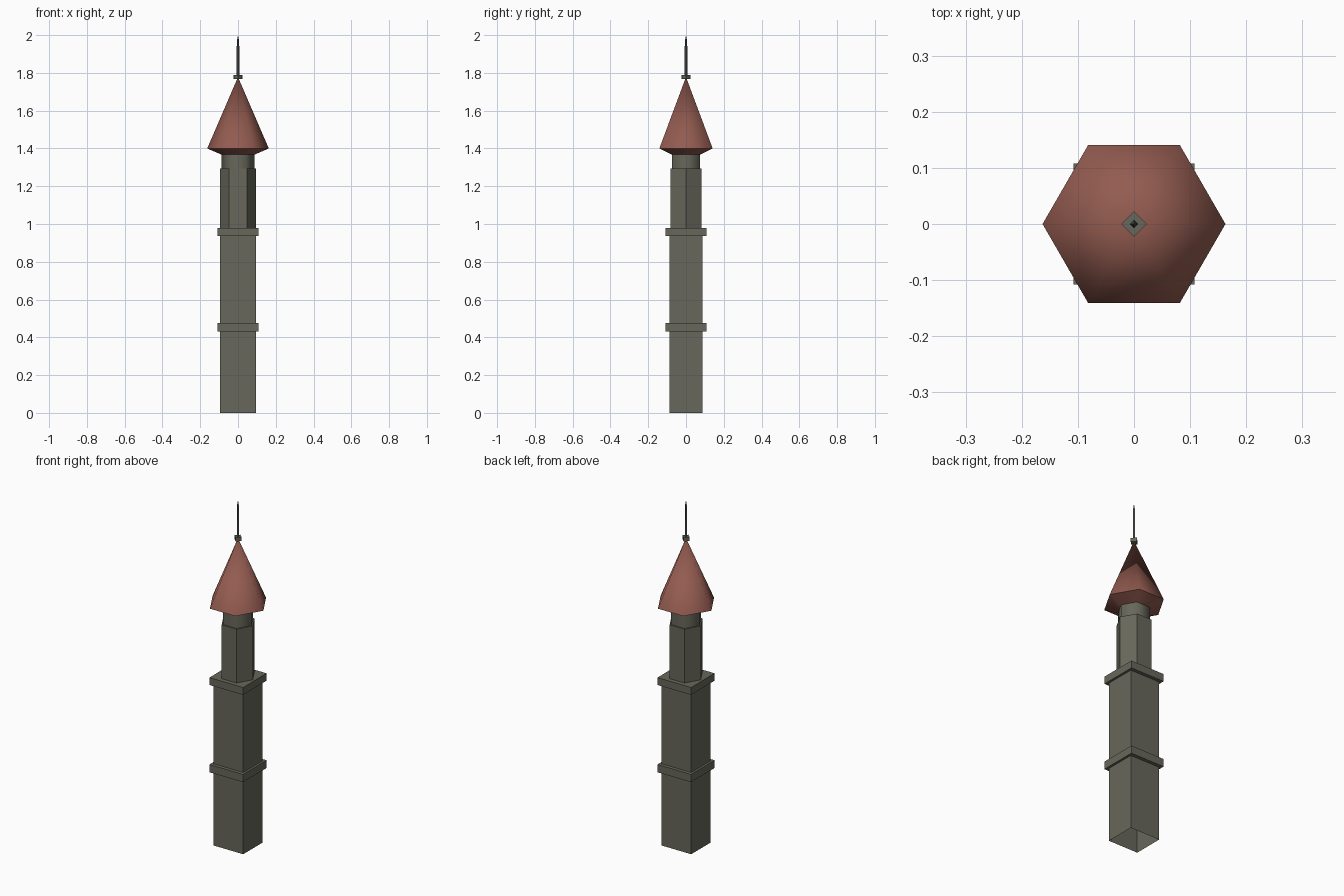
import bpy, math

if "Cube" in bpy.data.objects:
    bpy.data.objects.remove(bpy.data.objects["Cube"])


def material(name, rgb):
    m = bpy.data.materials.new(name)
    m.diffuse_color = (*rgb, 1.0)
    m.use_nodes = True
    m.node_tree.nodes["Principled BSDF"].inputs["Base Color"].default_value = m.diffuse_color
    return m


stone = material("grey stone", (0.135, 0.135, 0.105))
tile = material("red roof tile", (0.29, 0.105, 0.08))
iron = material("dark iron", (0.075, 0.085, 0.08))


def rect(hx, hy, z):
    return [(-hx, -hy, z), (hx, -hy, z), (hx, hy, z), (-hx, hy, z)]


def ngon(n, r, z):
    return [(r * math.cos(2 * math.pi * i / n), r * math.sin(2 * math.pi * i / n), z)
            for i in range(n)]


def loft(name, rings, mat, cap_bottom=False, cap_top=False, smooth=False):
    """Join a stack of equal rings; a last ring of one point makes a tip."""
    n = len(rings[0])
    verts = [p for ring in rings for p in ring]
    faces = []
    for k in range(len(rings) - 1):
        a, b = k * n, (k + 1) * n
        for i in range(n):
            j = (i + 1) % n
            if len(rings[k + 1]) == 1:
                faces.append((a + i, a + j, b))
            else:
                faces.append((a + i, a + j, b + j, b + i))
    if cap_bottom:
        faces.append(tuple(reversed(range(n))))
    if cap_top:
        faces.append(tuple(range(len(verts) - n, len(verts))))
    me = bpy.data.meshes.new(name)
    me.from_pydata(verts, [], faces)
    me.materials.append(mat)
    if smooth:
        me.polygons.foreach_set("use_smooth", [True] * len(me.polygons))
        me.set_sharp_from_angle(angle=math.radians(62))
    ob = bpy.data.objects.new(name, me)
    bpy.context.collection.objects.link(ob)
    return ob


# Square shaft with two projecting string courses, open underneath
rings = []
z_from = 0.0
for lo, hi in ((0.43, 0.475), (0.937, 0.98)):
    rings += [rect(0.095, 0.0875, z_from), rect(0.095, 0.0875, lo),
              rect(0.108, 0.108, lo), rect(0.108, 0.108, hi)]
    z_from = hi
loft("tower_shaft", rings, stone, cap_top=True)

# Six-sided belfry and the narrower neck above it
loft("belfry", [ngon(6, 0.095, 0.98), ngon(6, 0.095, 1.293)], stone, cap_top=True)
loft("neck", [ngon(6, 0.087, 1.293), ngon(6, 0.087, 1.37)], stone, smooth=True)

# Spire roof with a sloping soffit
loft("spire_roof", [ngon(6, 0.087, 1.367), ngon(6, 0.163, 1.4), [(0, 0, 1.778)]],
     tile, smooth=True)

# Finial: diamond collar and pointed rod
loft("finial_collar", [ngon(4, 0.0225, 1.767), ngon(4, 0.0225, 1.789)], stone,
     cap_bottom=True, cap_top=True)
loft("finial_rod", [ngon(4, 0.0075, 1.77), ngon(4, 0.0065, 1.965), [(0, 0, 2.0)]], iron)
